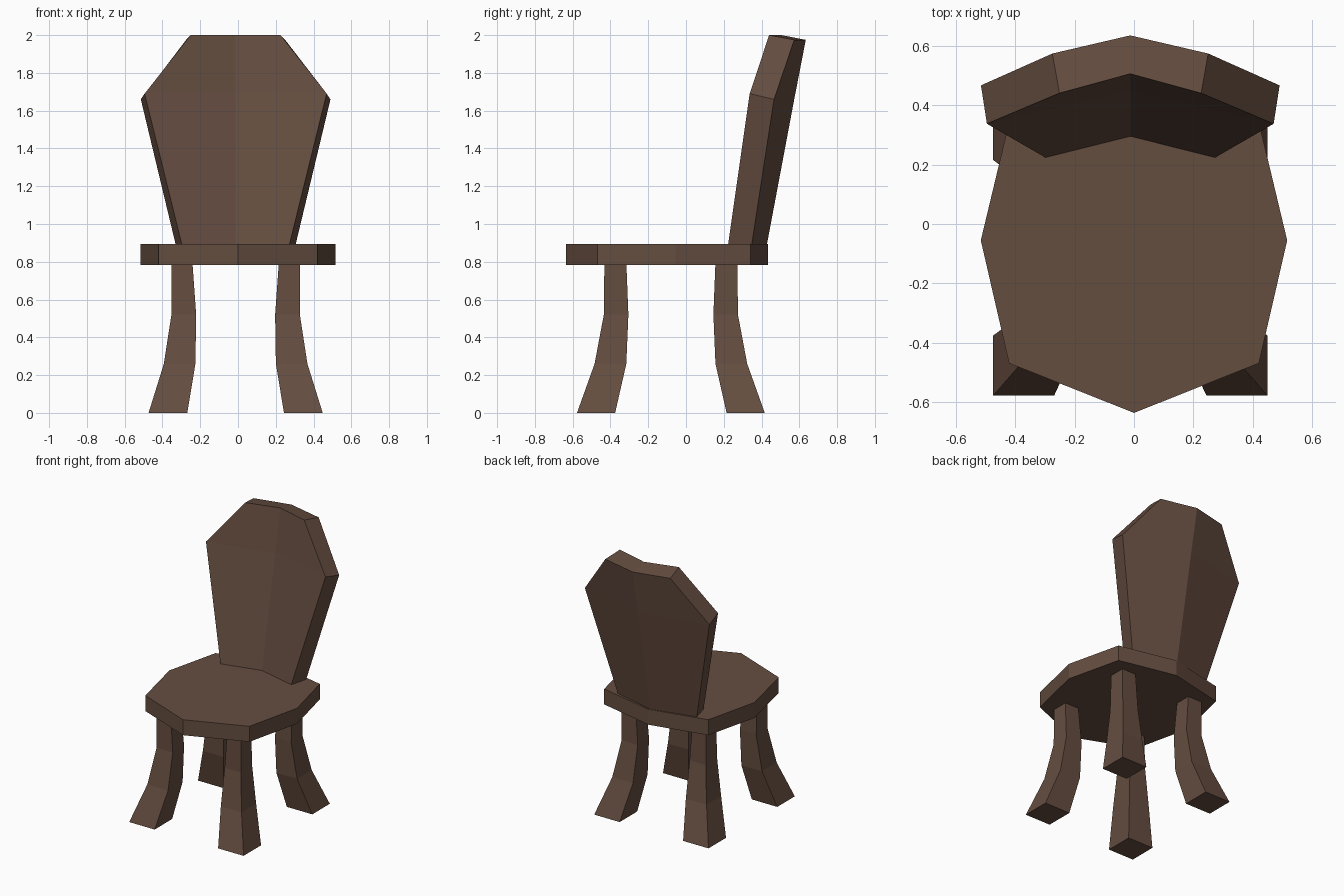
import bpy

if "Cube" in bpy.data.objects:
    bpy.data.objects.remove(bpy.data.objects["Cube"])

wood = bpy.data.materials.new("dark brown wood")
wood.diffuse_color = (0.130, 0.074, 0.051, 1)
wood.use_nodes = True
wood.node_tree.nodes["Principled BSDF"].inputs["Base Color"].default_value = wood.diffuse_color


def loft(name, rings):
    """Flat-shaded solid through rings of equal point count, capped at both ends."""
    n = len(rings[0])
    verts = [p for ring in rings for p in ring]
    faces = [list(range(n))[::-1], list(range(len(verts) - n, len(verts)))]
    for r in range(len(rings) - 1):
        for i in range(n):
            j = (i + 1) % n
            faces.append((r * n + i, r * n + j, (r + 1) * n + j, (r + 1) * n + i))
    return finish(name, verts, faces)


def finish(name, verts, faces):
    mesh = bpy.data.meshes.new(name)
    mesh.from_pydata(verts, [], faces)
    mesh.materials.append(wood)
    obj = bpy.data.objects.new(name, mesh)
    bpy.context.collection.objects.link(obj)
    return obj


# Seat: eight-sided slab
right = [(0, -0.635), (0.42, -0.468), (0.515, -0.055), (0.42, 0.342), (0, 0.435)]
outline = right + [(-x, y) for x, y in right[3:0:-1]]
loft("seat", [[(x, y, z) for x, y in outline] for z in (0.782, 0.895)])

# Legs: square section flaring outwards; z, inner/outer x, inner/outer y
CX, CY = -0.0125, -0.08
leg_profile = [(0.0, 0.256, 0.461, 0.295, 0.497),
               (0.26, 0.213, 0.380, 0.236, 0.404),
               (0.52, 0.209, 0.340, 0.225, 0.355),
               (0.80, 0.229, 0.340, 0.236, 0.352)]
for side, sx in (("left", -1), ("right", 1)):
    for end, sy in (("front", -1), ("back", 1)):
        rings = []
        for z, x0, x1, y0, y1 in leg_profile:
            ring = [(x0, y0), (x1, y0), (x1, y1), (x0, y1)]
            if sx * sy < 0:
                ring.reverse()
            rings.append([(CX + sx * x, CY + sy * y, z) for x, y in ring])
        loft(f"{end}_{side}_leg", rings)

# Backrest: folded, leaning panel; rows of half width, side y, centre y, z
front_rows = [(0.283, 0.222, 0.293, 0.885), (0.482, 0.337, 0.447, 1.69), (0.238, 0.440, 0.505, 2.0)]
back_rows = [(0.316, 0.347, 0.427, 0.885), (0.502, 0.466, 0.573, 1.66), (0.262, 0.573, 0.634, 1.975)]
rings = []
for (fw, fs, fc, fz), (bw, bs, bc, bz) in zip(front_rows, back_rows):
    rings.append([(CX - fw, fs, fz), (CX, fc, fz), (CX + fw, fs, fz),
                  (CX + bw, bs, bz), (CX, bc, bz), (CX - bw, bs, bz)])
backrest = loft("backrest", rings)

# Split the concave end caps along the fold so they stay clean
mesh = backrest.data
verts = [v.co.copy() for v in mesh.vertices]
faces = [tuple(p.vertices) for p in mesh.polygons if len(p.vertices) == 4]
faces += [(5, 4, 1, 0), (4, 3, 2, 1), (12, 13, 16, 17), (13, 14, 15, 16)]
mesh.clear_geometry()
mesh.from_pydata(verts, [], faces)
mesh.update()
